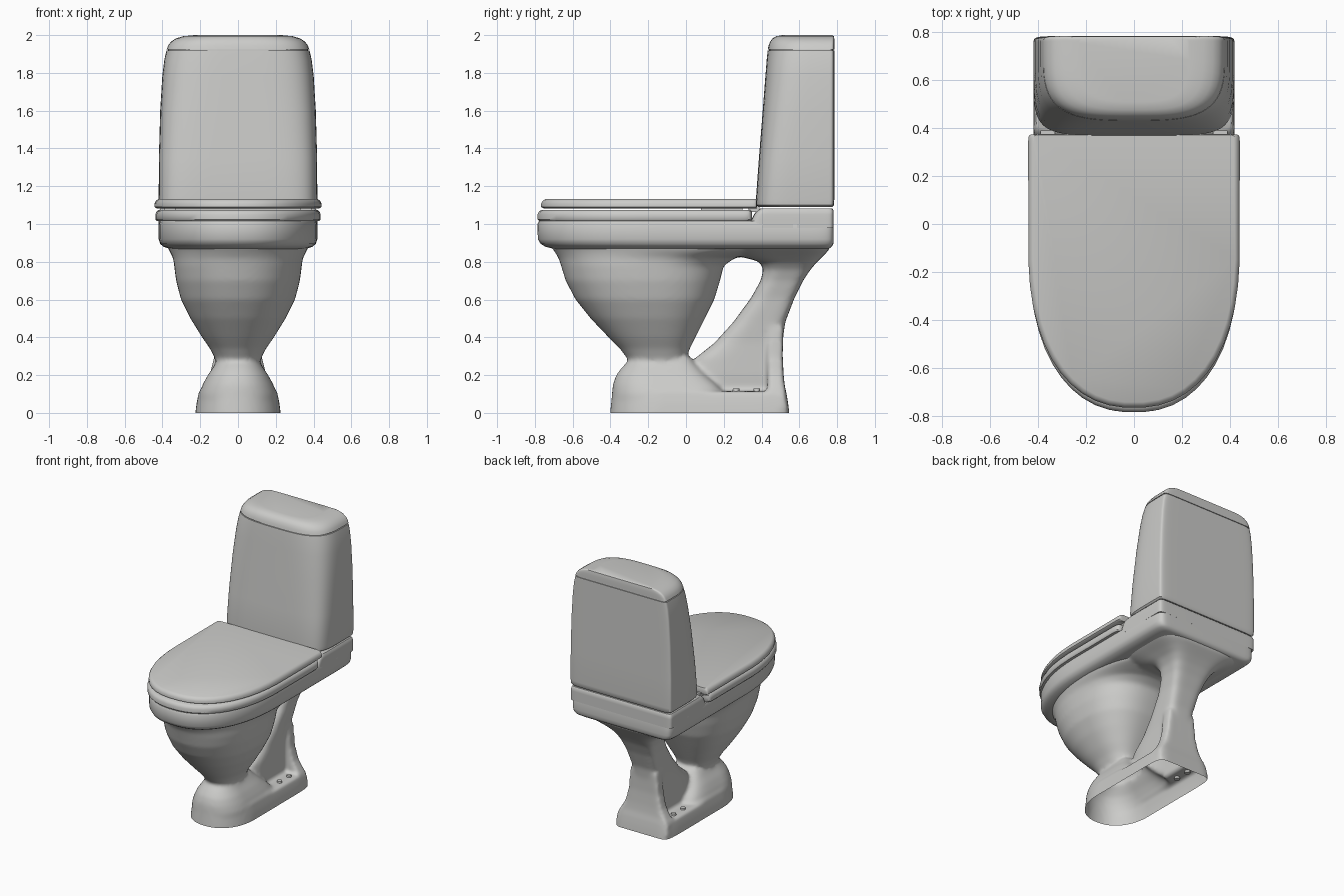
import bpy, bmesh, math

cube = bpy.data.objects.get("Cube")
if cube:
    bpy.data.objects.remove(cube, do_unlink=True)

white = bpy.data.materials.new("glazed_ceramic")
white.use_nodes = True
white.diffuse_color = (0.6, 0.6, 0.585, 1)
white.node_tree.nodes["Principled BSDF"].inputs["Base Color"].default_value = white.diffuse_color


def outline(front, back, half, split, nf, nb, count):
    """Plan outline: two superellipse halves joined at the split."""
    mid = front + split * (back - front)
    pts = []
    for i in range(count):
        a = 2 * math.pi * (i + 0.5) / count
        c, s = math.cos(a), math.sin(a)
        n, reach = (nb, back - mid) if s > 0 else (nf, mid - front)
        x = math.copysign(abs(c) ** (2 / n), c) * half
        y = mid + math.copysign(abs(s) ** (2 / n), s) * reach
        pts.append((x, y))
    return pts


def loft(bm, rows, split=0.5, nf=2.2, nb=2.2, count=64, nf_top=None):
    """Stack outlines given as (z, front, back, half width) and cap both ends."""
    rings = []
    for z, front, back, half in rows:
        t = (z - rows[0][0]) / (rows[-1][0] - rows[0][0])
        n = nf + t * ((nf_top or nf) - nf)
        ring = outline(front, back, half, split, n, nb, count)
        rings.append([bm.verts.new((x, y, z)) for x, y in ring])
    for low, high in zip(rings, rings[1:]):
        for i in range(count):
            j = (i + 1) % count
            bm.faces.new((low[i], low[j], high[j], high[i]))
    bm.faces.new(rings[0][::-1])
    bm.faces.new(rings[-1])


def finish(name, bm, angle=40):
    mesh = bpy.data.meshes.new(name)
    bm.to_mesh(mesh)
    bm.free()
    mesh.materials.append(white)
    obj = bpy.data.objects.new(name, mesh)
    bpy.context.collection.objects.link(obj)
    bpy.ops.object.select_all(action="DESELECT")
    obj.select_set(True)
    bpy.context.view_layer.objects.active = obj
    bpy.ops.object.shade_smooth_by_angle(angle=math.radians(angle))
    return obj


def lofted(name, rows, **shape):
    bm = bmesh.new()
    loft(bm, rows, **shape)
    return finish(name, bm)


# Pedestal: bowl, foot, rear column and flange fused into one soft shell
bm = bmesh.new()
bowl = [(.2, -.32, .03, .12), (.28, -.305, .0, .118), (.34, -.35, .02, .148),
        (.4, -.41, .05, .19), (.5, -.505, .10, .252), (.6, -.585, .15, .302),
        (.7, -.637, .18, .328), (.78, -.662, .20, .338), (.82, -.675, .26, .343),
        (.86, -.70, .45, .365), (.9, -.73, .5, .38), (.95, -.7, .5, .36)]
loft(bm, bowl, split=.55, nf=2.2, nb=2.4)
base = [(-.06, -.405, .55, .23), (0, -.402, .547, .226), (.06, -.396, .54, .218),
        (.115, -.39, .53, .206)]
loft(bm, base, split=.3, nf=2.2, nb=14)
front_lobe = [(.02, -.395, .28, .215), (.1, -.392, .21, .207), (.15, -.387, .17, .187),
              (.2, -.37, .11, .16), (.24, -.34, .07, .132), (.27, -.31, .04, .115),
              (.29, -.28, .03, .1)]
loft(bm, front_lobe, split=.4, nf=2.2, nb=5)
column = [(.03, .0, .5, .09), (.2, .02, .51, .1), (.29, .05, .51, .1),
          (.37, .15, .51, .1), (.48, .25, .525, .108), (.61, .345, .575, .12),
          (.7, .395, .62, .14), (.76, .41, .66, .165), (.8, .39, .695, .2),
          (.83, .28, .725, .25), (.86, .2, .755, .31), (.89, .2, .77, .36)]
loft(bm, column, nf=3, nb=5)
flange = [(.02, .43, .54, .22), (.1, .43, .53, .207), (.15, .43, .522, .178),
          (.2, .43, .517, .15), (.3, .43, .512, .125), (.45, .44, .515, .11)]
loft(bm, flange, nf=10, nb=10)
pedestal = finish("pedestal", bm)
remesh = pedestal.modifiers.new("fuse", "REMESH")
remesh.mode = "VOXEL"
remesh.voxel_size = .013
soften = pedestal.modifiers.new("soften", "SMOOTH")
soften.factor = .5
soften.iterations = 8
fused = bpy.data.meshes.new_from_object(
    pedestal.evaluated_get(bpy.context.evaluated_depsgraph_get()))
pedestal.modifiers.clear()
# Trim at the floor so the foot is hollow underneath
bm = bmesh.new()
bm.from_mesh(fused)
bmesh.ops.bisect_plane(bm, geom=bm.verts[:] + bm.edges[:] + bm.faces[:],
                       plane_co=(0, 0, 0), plane_no=(0, 0, 1), clear_inner=True)
for face in bm.faces:
    face.smooth = True
bm.to_mesh(pedestal.data)
bm.free()
bpy.data.meshes.remove(fused)

# Rim and rear deck
rim = [(.868, -.70, .755, .36), (.88, -.745, .772, .395), (.895, -.77, .78, .412),
       (.92, -.785, .782, .42), (1.0, -.787, .782, .42), (1.015, -.78, .778, .414)]
lofted("rim", rim, split=.436, nf=2.3, nb=24)
deck = [(.98, .335, .782, .42), (1.02, .345, .782, .42), (1.05, .36, .782, .42),
        (1.07, .375, .782, .418), (1.083, .395, .775, .41)]
lofted("rear_deck", deck, nf=16, nb=24)

# Seat and lid
seat = [(1.017, -.78, .345, .432), (1.025, -.787, .35, .438), (1.05, -.787, .35, .438),
        (1.066, -.78, .35, .432), (1.075, -.765, .34, .42)]
lofted("seat", seat, split=.59, nf=2.3, nb=30, count=48)
lid = [(1.083, -.755, .372, .432), (1.09, -.768, .375, .442), (1.108, -.768, .375, .442),
       (1.122, -.76, .375, .435), (1.132, -.745, .372, .423)]
lofted("lid", lid, split=.59, nf=2.3, nb=60, count=48)

# Lid buffers and hinges, mirrored left and right
bm = bmesh.new()
for side in (-1, 1):
    for y, length in ((.19, .22), (.36, .06)):
        made = bmesh.ops.create_cube(bm, size=1)["verts"]
        bmesh.ops.scale(bm, vec=(.06, length, .03), verts=made)
        bmesh.ops.translate(bm, vec=(side * .36, y, 1.078), verts=made)
finish("lid_buffers_and_hinges", bm)

# Tank and its cover
tank = [(1.09, .385, .775, .405), (1.1, .372, .783, .416), (1.13, .37, .785, .42),
        (1.35, .386, .785, .419), (1.6, .406, .785, .412), (1.78, .42, .785, .401),
        (1.87, .427, .785, .39), (1.918, .432, .785, .379)]
lofted("tank", tank, split=.8, nf=6, nf_top=3.4, nb=14)
seam = [(1.9, .44, .78, .37), (1.93, .44, .78, .37)]
lofted("tank_seam", seam, split=.8, nf=3.4, nb=14)
cover = [(1.924, .433, .786, .378), (1.945, .437, .786, .37), (1.965, .445, .786, .355),
         (1.982, .457, .785, .33), (1.994, .477, .783, .29), (2.0, .51, .775, .23)]
lofted("tank_cover", cover, split=.8, nf=3.4, nb=14)

# Floor bolts on the foot ledges
bm = bmesh.new()
for side in (-1, 1):
    for y in (.265, .375):
        made = bmesh.ops.create_cone(bm, cap_ends=True, segments=16, radius1=.02,
                                     radius2=.017, depth=.03)["verts"]
        bmesh.ops.translate(bm, vec=(side * .16, y, .113), verts=made)
finish("floor_bolts", bm)
